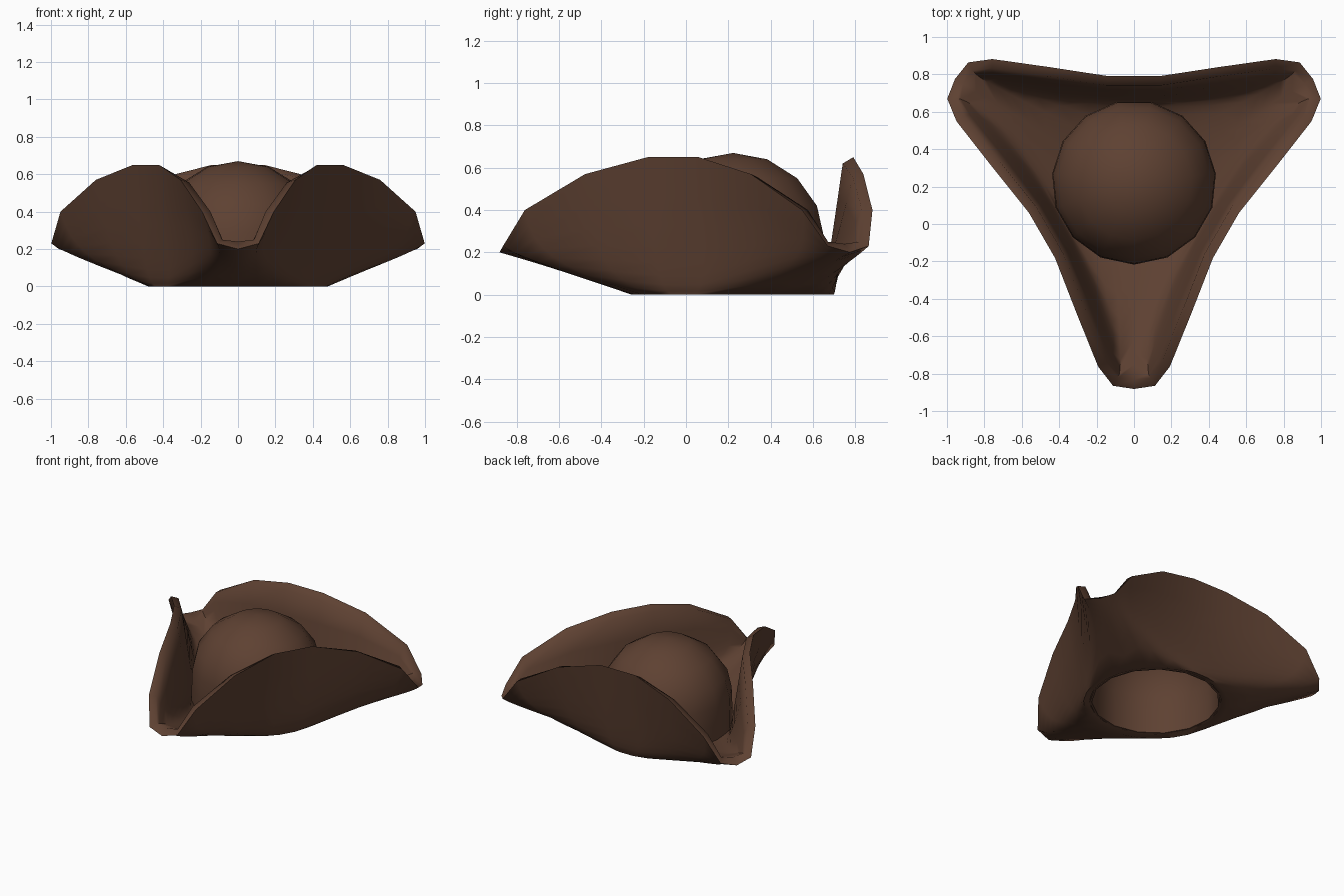
import bpy, bmesh, math
from mathutils import Vector, Matrix

if "Cube" in bpy.data.objects:
    bpy.data.objects.remove(bpy.data.objects["Cube"])

CY = 0.223  # centre of the crown along y

brown = bpy.data.materials.new("brown felt")
brown.diffuse_color = (0.112, 0.053, 0.032, 1)
brown.use_nodes = True
brown.node_tree.nodes["Principled BSDF"].inputs["Base Color"].default_value = brown.diffuse_color


def make(name, bm, angle):
    bmesh.ops.recalc_face_normals(bm, faces=bm.faces)
    me = bpy.data.meshes.new(name)
    bm.to_mesh(me)
    bm.free()
    ob = bpy.data.objects.new(name, me)
    bpy.context.collection.objects.link(ob)
    me.materials.append(brown)
    ob.location.y = CY
    bpy.ops.object.select_all(action='DESELECT')
    ob.select_set(True)
    bpy.context.view_layer.objects.active = ob
    bpy.ops.object.shade_smooth_by_angle(angle=math.radians(angle))


def bridge(bm, rings):
    for a, b in zip(rings, rings[1:]):
        n = len(a)
        for i in range(n):
            j = (i + 1) % n
            bm.faces.new((a[i], a[j], b[j], b[i]))


# rim outline: half of one corner, mirrored, then turned three times
half = [(0, -1.105, .20), (.112, -1.088, .23), (.192, -.985, .40),
        (.307, -.70, .57), (.422, -.405, .65)]
corner = [(-x, y, z) for x, y, z in half[:0:-1]] + half
rim = [Matrix.Rotation(math.radians(120 * k), 3, 'Z') @ Vector(p)
       for k in range(3) for p in corner]
N = len(rim)

# inner rim: stepped inward by the felt thickness
lift = [-.03, -.015, .0, .02, .04, .02, .0, -.015, -.03]
fold = [.08, .11, .09, .05, .25, .05, .09, .11, .08]   # how far in the brim folds
inward, inner_rim = [], []
for i, p in enumerate(rim):
    t = (rim[(i + 1) % N] - rim[i - 1]).to_2d().normalized()
    inward.append(Vector((-t.y, t.x, 0)))
    inner_rim.append(p + inward[i] * .05 + Vector((0, 0, lift[i % 9])))


def circle(r, z):
    a = [math.radians(-90 + (i - 4) * 360 / N) for i in range(N)]
    return [Vector((r * math.cos(t), r * math.sin(t), z)) for t in a]


def sweep(base, edge, rise, steps=8):
    """Curve each column from the head ring out to the fold and up to the rim."""
    rings = []
    for s in range(steps + 1):
        t = s / steps
        ring = []
        for i, (b, e) in enumerate(zip(base, edge)):
            c = e + inward[i] * fold[i % 9]
            c.z = rise + .30 * max(0, c.to_2d().length - .46)
            w = (1 - t) ** 2, 2.8 * t * (1 - t), t * t
            ring.append((b * w[0] + c * w[1] + e * w[2]) / sum(w))
        rings.append(ring)
    return rings


# brim: outer skin, rim band, inner skin, closed at the head opening
bm = bmesh.new()
loops = [circle(.437, .012)] + sweep(circle(.48, 0), rim, .01) \
    + sweep(circle(.43, .05), inner_rim, .065)[::-1]
rings = [[bm.verts.new(p) for p in ring] for ring in loops]
bridge(bm, rings + rings[:1])
make("brim", bm, 58)

# crown: thin hollow dome, open below
outer = [(.44, .01), (.44, .16), (.435, .29), (.405, .42), (.31, .55), (.165, .64)]
bm = bmesh.new()


def dome_ring(r, z):
    return [bm.verts.new((r * math.sin(math.tau * i / 15),
                          -r * math.cos(math.tau * i / 15), z)) for i in range(15)]


skin = [dome_ring(r, z) for r, z in outer]
lining = [dome_ring(r - .015, z - (.012 if k else 0)) for k, (r, z) in enumerate(outer)]
bridge(bm, lining[::-1] + skin)
for ring, z in ((skin[-1], .67), (lining[-1], .655)):
    top = bm.verts.new((0, 0, z))
    for i in range(15):
        bm.faces.new((ring[i], ring[(i + 1) % 15], top))
make("crown", bm, 40)
